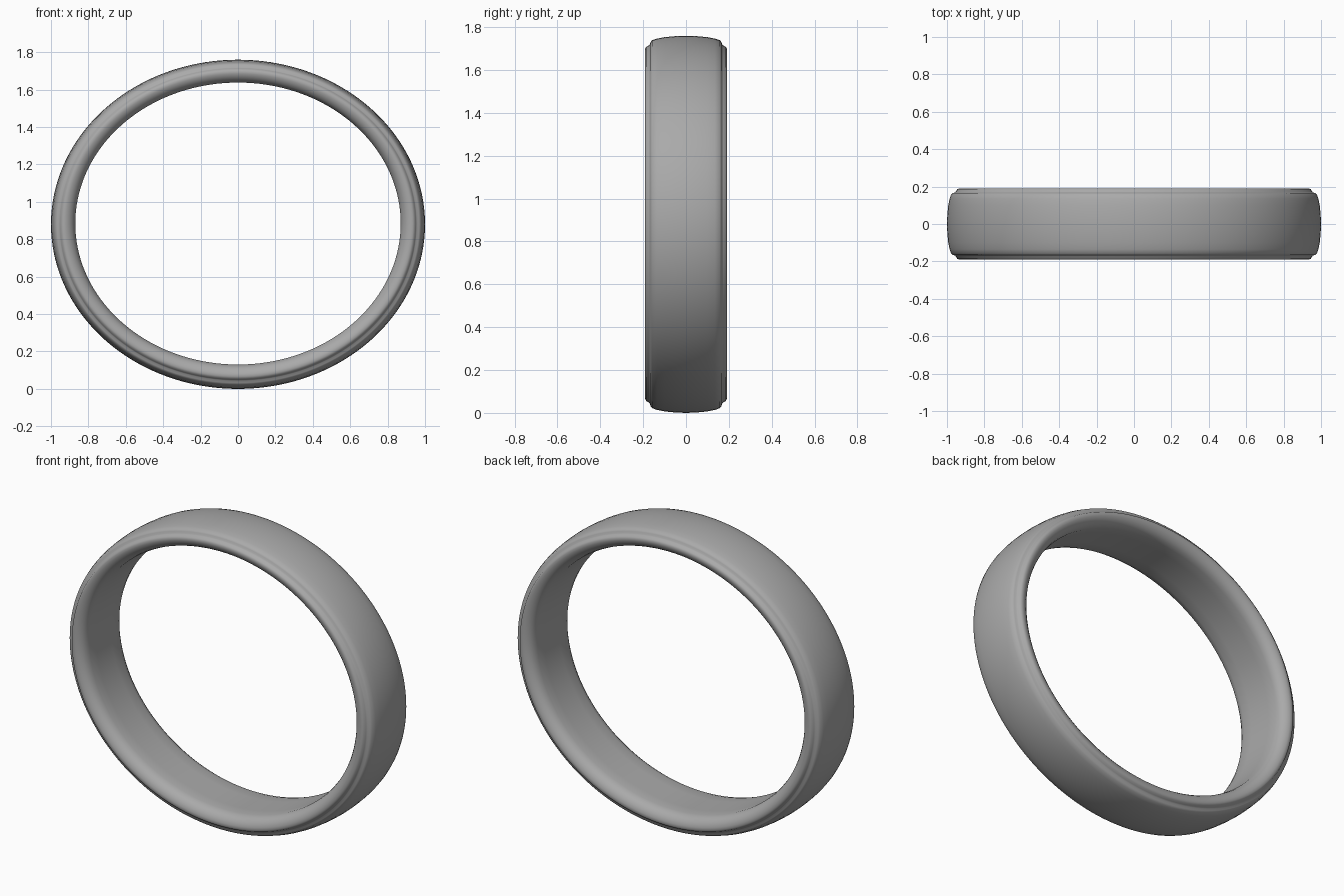
import bpy, bmesh, math

if "Cube" in bpy.data.objects:
    bpy.data.objects.remove(bpy.data.objects["Cube"])

# Half cross-section: (depth inward from the outer surface, y)
HALF = [(0.0, 0.0), (0.002, 0.05), (0.007, 0.10), (0.014, 0.135), (0.022, 0.158),
        (0.032, 0.166), (0.043, 0.168), (0.049, 0.175), (0.055, 0.186), (0.066, 0.191),
        (0.08, 0.19), (0.097, 0.183), (0.112, 0.171), (0.123, 0.155), (0.13, 0.13),
        (0.13, 0.07), (0.13, 0.0)]
profile = HALF + [(d, -y) for d, y in reversed(HALF[1:-1])]

RX, RZ, ZC, SEG = 1.0, 0.88, 0.88, 144

# Sweep the section around an oval
bm = bmesh.new()
rings = []
for i in range(SEG):
    a = 2 * math.pi * i / SEG
    ring = []
    for d, y in profile:
        zc = ZC + 0.004 * d / 0.13   # inner opening sits slightly higher
        ring.append(bm.verts.new(((RX - d) * math.cos(a), y,
                                  zc + (RZ - 0.97 * d) * math.sin(a))))
    rings.append(ring)
n = len(profile)
for i in range(SEG):
    r, s = rings[i], rings[(i + 1) % SEG]
    for j in range(n):
        k = (j + 1) % n
        bm.faces.new((r[j], r[k], s[k], s[j]))
bmesh.ops.recalc_face_normals(bm, faces=bm.faces)

mesh = bpy.data.meshes.new("ring_band")
bm.to_mesh(mesh)
bm.free()
band = bpy.data.objects.new("ring_band", mesh)
bpy.context.collection.objects.link(band)

# Plain grey metal
mat = bpy.data.materials.new("grey metal")
mat.diffuse_color = (0.4, 0.4, 0.4, 1)
mat.use_nodes = True
mat.node_tree.nodes["Principled BSDF"].inputs["Base Color"].default_value = mat.diffuse_color
mesh.materials.append(mat)

bpy.context.view_layer.objects.active = band
band.select_set(True)
bpy.ops.object.shade_smooth_by_angle(angle=math.radians(50))
